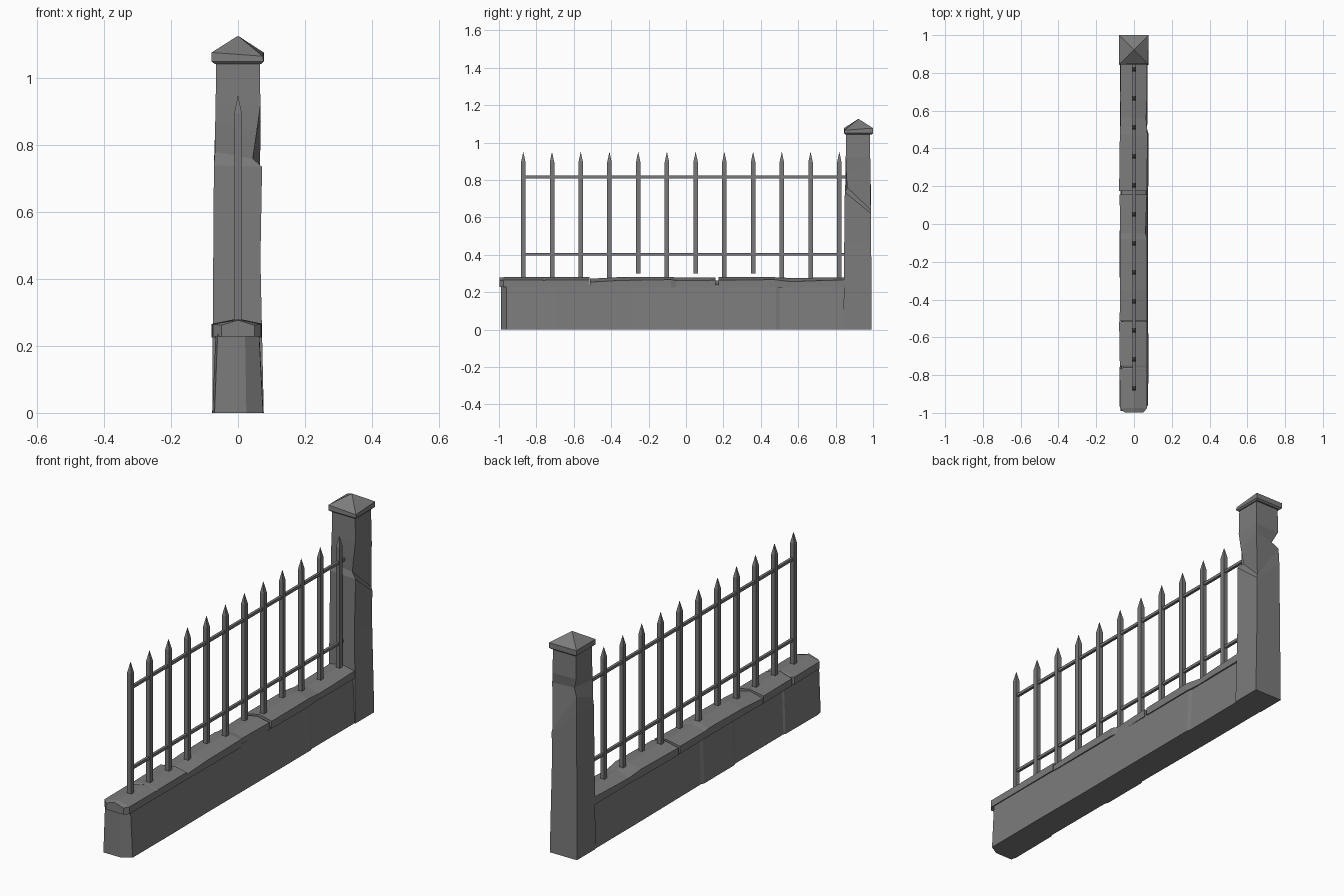
import bpy, bmesh


def material(name, rgb):
    m = bpy.data.materials.new(name)
    m.diffuse_color = (*rgb, 1)
    return m


STONE = material("grey stone", (0.2, 0.2, 0.2))
IRON = material("dark iron", (0.19, 0.19, 0.195))


def loft(name, rings, mat):
    """Skin a row of equal-length rings into a closed, flat-shaded solid."""
    bm = bmesh.new()
    rows = [[bm.verts.new(p) for p in ring] for ring in rings]
    n = len(rings[0])
    for a, b in zip(rows, rows[1:]):
        for i in range(n):
            j = (i + 1) % n
            bm.faces.new((a[i], a[j], b[j], b[i]))
    bm.faces.new(rows[0])
    bm.faces.new(rows[-1])
    bmesh.ops.remove_doubles(bm, verts=bm.verts, dist=1e-5)
    bmesh.ops.recalc_face_normals(bm, faces=bm.faces)
    me = bpy.data.meshes.new(name)
    bm.to_mesh(me)
    bm.free()
    me.materials.append(mat)
    ob = bpy.data.objects.new(name, me)
    bpy.context.collection.objects.link(ob)
    return ob


def rect(x0, x1, y0, y1, z):
    return [(x0, y0, z), (x1, y0, z), (x1, y1, z), (x0, y1, z)]


# low wall: battered sides, chamfered end, slightly stepped faces
wall = [(-0.99, -0.07, 0.025), (-0.96, -0.077, 0.075), (-0.70, -0.075, 0.076),
        (-0.69, -0.069, 0.076), (-0.30, -0.070, 0.074), (-0.28, -0.077, 0.074),
        (-0.04, -0.077, 0.075), (-0.02, -0.070, 0.075), (0.48, -0.074, 0.076),
        (0.50, -0.074, 0.070), (0.86, -0.074, 0.072)]
loft("low_wall", [[(l, y, 0), (r, y, 0), (r * 0.84, y, 0.235), (l * 0.87, y, 0.235)]
                  for y, l, r in wall], STONE)


# coping stones: low gable profile, (y, left, right, edge height, ridge height)
def coping(name, rows, base):
    loft(name, [[(l, y, base), (r, y, base), (r, y, e), (0, y, t), (l, y, e)]
                for y, l, r, e, t in rows], STONE)


coping("coping_front", [
    (-0.998, -0.05, 0.05, 0.262, 0.277), (-0.975, -0.074, 0.069, 0.265, 0.28),
    (-0.768, -0.076, 0.069, 0.265, 0.28), (-0.760, -0.055, 0.069, 0.262, 0.28),
    (-0.750, -0.075, 0.069, 0.265, 0.28), (-0.515, -0.079, 0.070, 0.266, 0.28)], 0.228)
coping("coping_middle", [
    (-0.513, -0.076, 0.068, 0.254, 0.272), (-0.35, -0.074, 0.069, 0.263, 0.281),
    (-0.08, -0.074, 0.070, 0.267, 0.282), (-0.05, -0.074, 0.061, 0.262, 0.278),
    (0.157, -0.076, 0.068, 0.264, 0.278)], 0.226)
coping("coping_joint", [
    (0.155, -0.066, 0.058, 0.24, 0.262), (0.18, -0.066, 0.058, 0.24, 0.262)], 0.228)
coping("coping_back", [
    (0.174, -0.079, 0.069, 0.264, 0.28), (0.47, -0.075, 0.071, 0.267, 0.28),
    (0.56, -0.071, 0.064, 0.256, 0.276), (0.66, -0.073, 0.068, 0.26, 0.277),
    (0.86, -0.072, 0.068, 0.266, 0.28)], 0.226)

# gate pillar: tapered shaft with a slanted crack and two chipped corners
p = [rect(-0.077, 0.077, 0.842, 0.993, 0), rect(-0.074, 0.067, 0.846, 0.990, 0.46),
     rect(-0.072, 0.070, 0.849, 0.989, 0.74), rect(-0.069, 0.071, 0.852, 0.986, 0.78),
     rect(-0.068, 0.068, 0.852, 0.986, 0.87), rect(-0.067, 0.067, 0.854, 0.985, 0.92),
     rect(-0.065, 0.065, 0.856, 0.984, 1.05)]
p[2][2] = (0.068, 0.990, 0.62)
p[2][1] = (0.072, 0.849, 0.735)
p[3][1] = (0.044, 0.862, 0.76)
p[3][2] = (0.064, 0.988, 0.64)
p[3][3] = (-0.069, 0.986, 0.83)
p[4][1] = (0.056, 0.857, 0.84)
p[4][3] = (-0.044, 0.966, 0.865)
loft("pillar", p, STONE)

# pillar cap: slab and low pyramid with one worn corner
c = [rect(-0.070, 0.070, 0.852, 0.992, 1.043), rect(-0.079, 0.077, 0.845, 1.0, 1.050),
     rect(-0.079, 0.077, 0.845, 1.0, 1.077), [(0, 0.922, 1.127)] * 4]
c[2][1] = (0.074, 0.848, 1.066)
loft("pillar_cap", c, STONE)

# pointed pickets: a few are rusted short at the foot
for i in range(12):
    y = -0.87 + i * 0.1536
    foot = 0.30 if i in (4, 6, 8) else 0.27
    loft(f"picket_{i + 1}", [rect(-0.011, 0.011, y - 0.012, y + 0.012, foot),
                             rect(-0.011, 0.011, y - 0.012, y + 0.012, 0.895),
                             [(0, y, 0.951)] * 4], IRON)

# horizontal rails
for name, z in (("lower_rail", 0.402), ("upper_rail", 0.816)):
    loft(name, [rect(-0.007, 0.007, -0.87, 0.86, z - 0.007),
                rect(-0.007, 0.007, -0.87, 0.86, z + 0.007)], IRON)
